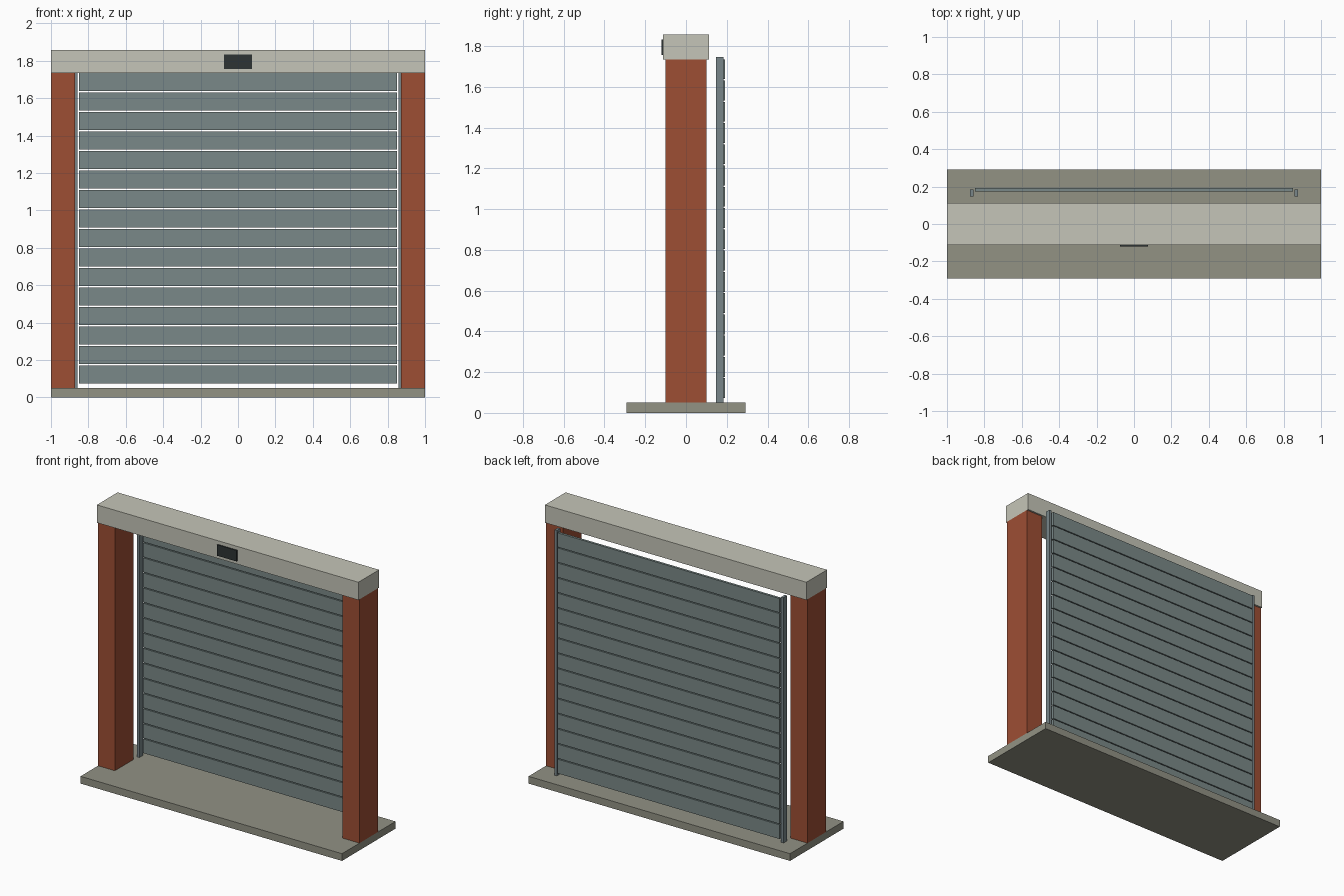
import bpy
import bmesh
from mathutils import Matrix

if "Cube" in bpy.data.objects:
    bpy.data.objects.remove(bpy.data.objects["Cube"])


def material(name, rgb):
    m = bpy.data.materials.new(name)
    m.diffuse_color = (*rgb, 1.0)
    m.use_nodes = True
    m.node_tree.nodes["Principled BSDF"].inputs["Base Color"].default_value = m.diffuse_color
    return m


brick = material("brick red", (0.337, 0.077, 0.034))
stone = material("pale stone", (0.558, 0.558, 0.479))
concrete = material("grey concrete", (0.287, 0.287, 0.231))
steel = material("grey green steel", (0.195, 0.25, 0.246))
rail = material("rail grey", (0.19, 0.24, 0.255))
dark = material("dark plate", (0.026, 0.034, 0.034))


def box(name, x, y, z, mat):
    """Box from (min, max) ranges along each axis."""
    bm = bmesh.new()
    size = [b - a for a, b in (x, y, z)]
    mid = [(a + b) / 2 for a, b in (x, y, z)]
    bmesh.ops.create_cube(bm, size=1.0,
                          matrix=Matrix.Translation(mid) @ Matrix.Diagonal((*size, 1.0)))
    mesh = bpy.data.meshes.new(name)
    bm.to_mesh(mesh)
    bm.free()
    mesh.materials.append(mat)
    obj = bpy.data.objects.new(name, mesh)
    bpy.context.collection.objects.link(obj)
    return obj


# Ground slab, lintel and sign plate
box("base_slab", (-1, 1), (-0.292, 0.292), (0, 0.05), concrete)
box("lintel", (-1, 1), (-0.113, 0.113), (1.735, 1.858), stone)
box("sign_plate", (-0.075, 0.075), (-0.121, -0.113), (1.757, 1.833), dark)

# Pillars and guide rails on both sides
for side, s in (("left", -1), ("right", 1)):
    box(side + "_pillar", sorted((s * 0.871, s)), (-0.101, 0.101), (0.05, 1.735), brick)
    box(side + "_guide_rail", sorted((s * 0.858, s * 0.876)), (0.148, 0.185), (0.05, 1.746), rail)

# Roller shutter: one slat repeated upwards with narrow gaps
slat = box("shutter_slats", (-0.85, 0.85), (0.175, 0.192), (0.073, 0.171), steel)
array = slat.modifiers.new("stack", 'ARRAY')
array.count = 16
array.use_relative_offset = False
array.use_constant_offset = True
array.constant_offset_displace = (0, 0, 0.1043)
